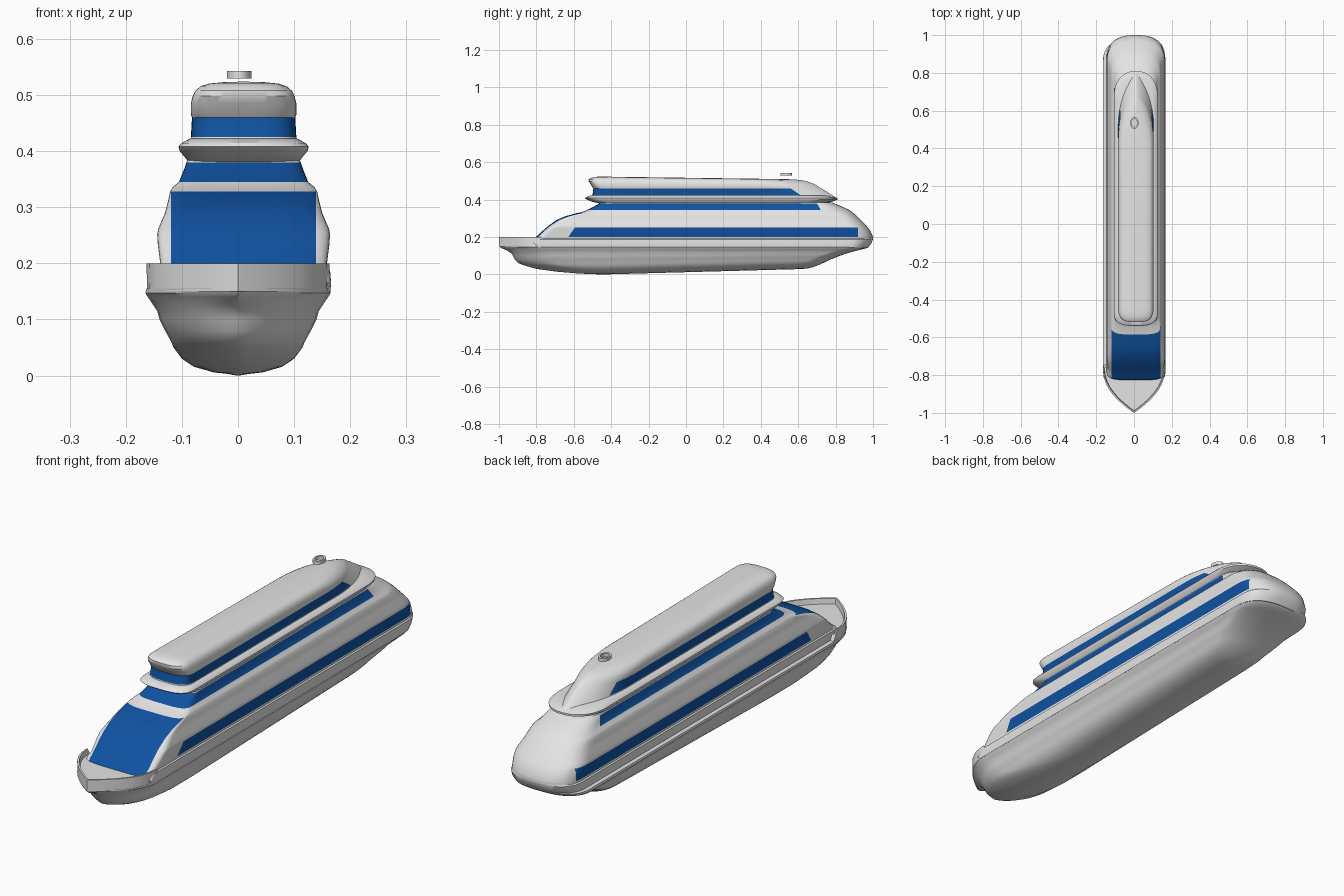
import bpy, bmesh, math
from mathutils import Vector

if "Cube" in bpy.data.objects:
    bpy.data.objects.remove(bpy.data.objects["Cube"])


def material(name, rgb):
    m = bpy.data.materials.new(name)
    m.diffuse_color = (*rgb, 1)
    m.use_nodes = True
    m.node_tree.nodes["Principled BSDF"].inputs["Base Color"].default_value = m.diffuse_color
    return m


WHITE = material("pale_grey_paint", (0.78, 0.78, 0.78))
BLUE = material("blue_glass", (0.005, 0.085, 0.36))


def outline(w, yf, yr, front, rear, n=14):
    """Closed plan outline; front/rear = (length, a, b) of the end curve."""
    def end(spec):
        length, a, b = spec
        for i in range(n + 1):
            s = (i / n) ** 2.5
            yield w * (1 - (1 - s) ** a) ** b, s * length
    half = [(x, yf + d) for x, d in end(front)]
    y0, y1 = yf + front[0], yr - rear[0]
    half += [(w, y0 + (y1 - y0) * i / 10) for i in range(1, 10)]
    half += [(x, yr - d) for x, d in reversed(list(end(rear)))]
    return half + [(-x, y) for x, y in reversed(half[1:-1])]


def loft(levels, front, rear, shear=None):
    """Stack plan outlines given as (z, half width, front y, rear y[, own front curve])."""
    bm = bmesh.new()
    rings = []
    for z, w, yf, yr, *own in levels:
        ring = []
        for x, y in outline(w, yf, yr, own[0] if own else front, rear):
            ring.append(bm.verts.new((x, y, z + (shear(y, z) if shear else 0))))
        rings.append(ring)
    for a, b in zip(rings, rings[1:]):
        for i in range(len(a)):
            j = (i + 1) % len(a)
            bm.faces.new((a[i], a[j], b[j], b[i]))
    bm.faces.new(rings[0][::-1])
    bm.faces.new(rings[-1])
    bmesh.ops.recalc_face_normals(bm, faces=bm.faces)
    return bm


def cut(bm, co, no, clear=False):
    res = bmesh.ops.bisect_plane(bm, geom=bm.verts[:] + bm.edges[:] + bm.faces[:],
                                 dist=1e-5, plane_co=co, plane_no=no, clear_outer=clear)
    if clear:
        edges = [e for e in res["geom_cut"] if isinstance(e, bmesh.types.BMEdge)]
        bmesh.ops.holes_fill(bm, edges=edges, sides=0)


def finish(bm, name, x=0.0, glass=None):
    if glass:
        for f in bm.faces:
            f.material_index = int(glass(f.calc_center_median()))
    me = bpy.data.meshes.new(name)
    bm.to_mesh(me)
    bm.free()
    me.materials.append(WHITE)
    me.materials.append(BLUE)
    ob = bpy.data.objects.new(name, me)
    bpy.context.collection.objects.link(ob)
    ob.location.x = x
    bpy.ops.object.select_all(action="DESELECT")
    ob.select_set(True)
    bpy.context.view_layer.objects.active = ob
    bpy.ops.object.shade_smooth_by_angle(angle=math.radians(32))
    return ob


# Hull: rounded below, pointed bow above
def keel_rise(y, z):
    return 0.03 * max(0, y + 0.45) / 1.1 * max(0, 1 - z / 0.14)


low, mid, bow = (0.25, 2, 0.6), (0.2, 2, 0.6), (0.22, 2, 1.0)
bm = loft([
    (0.0, 0.02, -0.45, 0.62, low), (0.005, 0.05, -0.57, 0.66, low),
    (0.015, 0.078, -0.69, 0.69, low), (0.03, 0.10, -0.8, 0.72, low),
    (0.05, 0.115, -0.87, 0.755, mid), (0.06, 0.119, -0.895, 0.77, mid),
    (0.08, 0.13, -0.915, 0.81, mid), (0.1, 0.14, -0.925, 0.85, mid),
    (0.115, 0.144, -0.935, 0.89, mid), (0.13, 0.154, -0.96, 0.935, (0.2, 2, 0.8)),
    (0.14, 0.161, -0.985, 0.965, bow), (0.147, 0.165, -0.995, 0.975, bow),
    (0.155, 0.163, -1.0, 0.982, bow)], bow, (0.12, 2.5, 0.4), keel_rise)
finish(bm, "hull")

# Bow bulwark with a sunken foredeck
bm = loft([(0.15, 0.162, -1.0, 0.5), (0.2, 0.163, -1.0, 0.5),
           (0.2, 0.158, -0.992, 0.5), (0.178, 0.156, -0.988, 0.5)], bow, (0.1, 2, 0.5))
cut(bm, (0, -0.77, 0.2), (0, 1, 0.5), clear=True)
finish(bm, "bow_bulwark")

# Main cabin with raked windscreen and rounded stern
bm = loft([
    (0.145, 0.154, -0.82, 0.975), (0.165, 0.156, -0.835, 0.99), (0.188, 0.154, -0.82, 1.0),
    (0.192, 0.149, -0.815, 1.0), (0.203, 0.149, -0.80, 0.999), (0.235, 0.153, -0.765, 0.985),
    (0.252, 0.154, -0.745, 0.972), (0.262, 0.152, -0.733, 0.963), (0.29, 0.14, -0.695, 0.937),
    (0.31, 0.135, -0.65, 0.917), (0.328, 0.131, -0.585, 0.896), (0.336, 0.126, -0.55, 0.886),
    (0.345, 0.115, -0.53, 0.874), (0.365, 0.107, -0.49, 0.83), (0.385, 0.10, -0.455, 0.78)],
    (0.06, 4, 0.25), (0.12, 2.5, 0.4))
for z in (0.2, 0.25, 0.328, 0.345, 0.38):
    cut(bm, (0, 0, z), (0, 0, 1))
for x in (-0.129, 0.129):
    cut(bm, (x, 0, 0), (1, 0, 0))
cut(bm, (0, -0.63, 0.2), (0, 1, -0.7))
cut(bm, (0, 0.92, 0), (0, 1, 0))
cut(bm, (0, 0.70, 0.38), (0, 1, 0.6))


def cabin_glass(c):
    windscreen = c.y < -0.5 and 0.15 < c.z < 0.328 and abs(c.x) < 0.129
    lower = 0.2 < c.z < 0.25 and -0.63 + 0.7 * (c.z - 0.2) < c.y < 0.92 and abs(c.x) > 0.1
    upper = 0.345 < c.z < 0.38 and c.y + 0.6 * (c.z - 0.38) < 0.70
    return windscreen or lower or upper


finish(bm, "main_cabin", 0.01, cabin_glass)

# Overhanging deck ledge
bm = loft([
    (0.378, 0.096, -0.45, 0.72), (0.388, 0.104, -0.50, 0.78), (0.4, 0.114, -0.53, 0.81),
    (0.408, 0.116, -0.54, 0.81), (0.414, 0.111, -0.535, 0.795), (0.422, 0.096, -0.51, 0.75)],
    (0.08, 3, 0.33), (0.14, 2.3, 0.45))
finish(bm, "deck_ledge", 0.01)

# Upper cabin with wraparound glass and tapering tail
def roof_fall(y, z):
    return -0.014 * (y + 0.5) / 1.1 * max(0, (z - 0.46) / 0.06)


bm = loft([
    (0.412, 0.095, -0.505, 0.80), (0.425, 0.094, -0.50, 0.78), (0.46, 0.092, -0.495, 0.725),
    (0.466, 0.094, -0.50, 0.715), (0.485, 0.094, -0.512, 0.695), (0.498, 0.091, -0.52, 0.675),
    (0.508, 0.086, -0.52, 0.65), (0.516, 0.077, -0.51, 0.63), (0.521, 0.062, -0.495, 0.59),
    (0.524, 0.035, -0.465, 0.54)], (0.07, 3, 0.33), (0.27, 2, 0.75), roof_fall)
for z in (0.425, 0.46):
    cut(bm, (0, 0, z), (0, 0, 1))
cut(bm, (0, 0.56, 0.46), (0, 1, 1.5))
finish(bm, "upper_cabin", 0.01,
       lambda c: 0.425 < c.z < 0.46 and c.y + 1.5 * (c.z - 0.46) < 0.56)

# Small oval ring above the roof
bm = bmesh.new()
N = 32
prof = [(1.0, 0.529), (1.0, 0.543), (0.68, 0.543), (0.68, 0.529)]
rings = [[bm.verts.new((0.022 * r * math.cos(2 * math.pi * i / N),
                        0.535 + 0.031 * r * math.sin(2 * math.pi * i / N), z))
          for r, z in prof] for i in range(N)]
for i in range(N):
    a, b = rings[i], rings[(i + 1) % N]
    for k in range(4):
        bm.faces.new((a[k], b[k], b[(k + 1) % 4], a[(k + 1) % 4]))
bmesh.ops.recalc_face_normals(bm, faces=bm.faces)
finish(bm, "roof_ring", 0.002)
